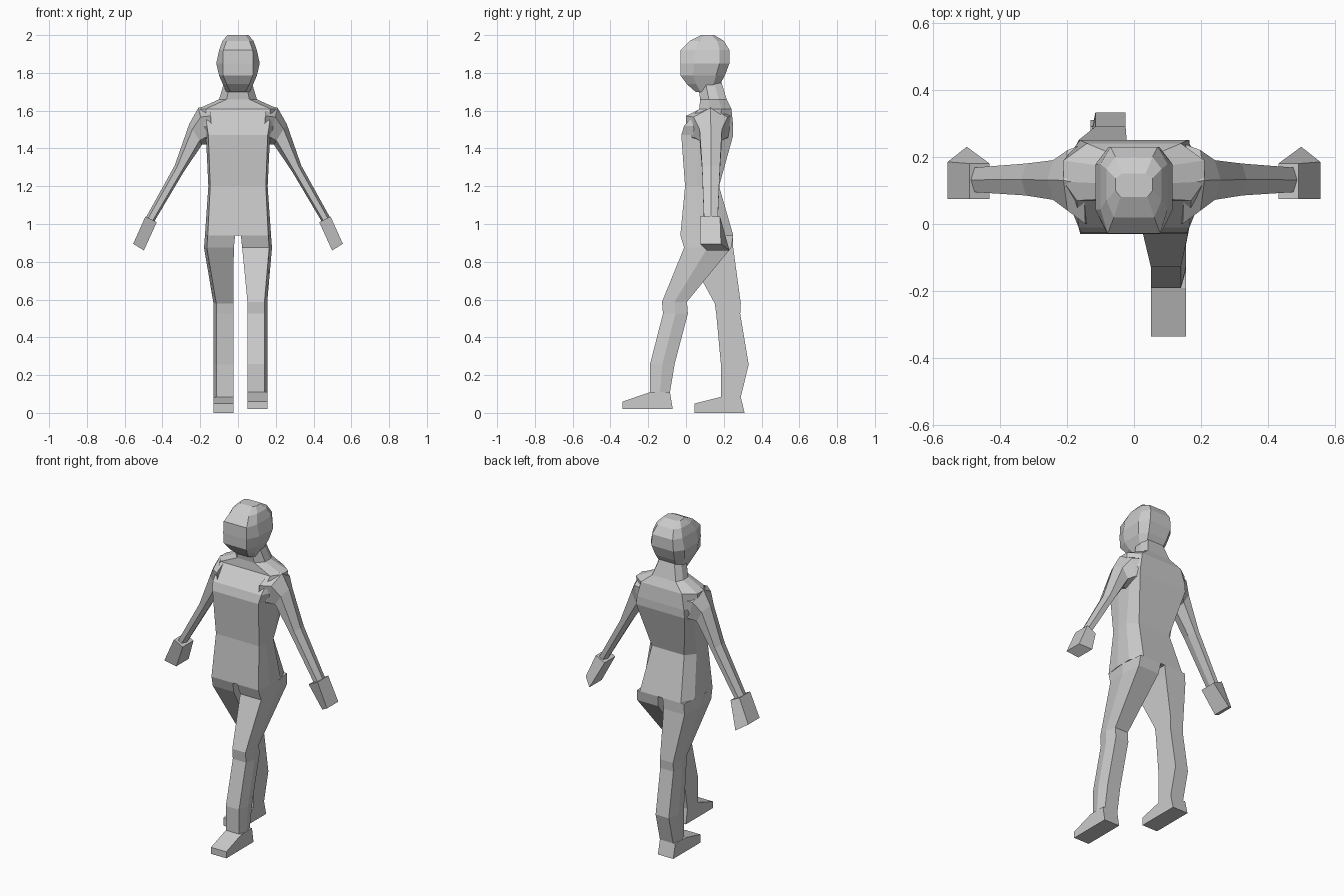
import bpy, bmesh

def finish(name, bm):
    bmesh.ops.recalc_face_normals(bm, faces=bm.faces)
    me = bpy.data.meshes.new(name)
    bm.to_mesh(me)
    bm.free()
    ob = bpy.data.objects.new(name, me)
    bpy.context.collection.objects.link(ob)
    return ob

def loft(name, rings):
    """Skin a list of equal-sized point rings and cap both ends."""
    bm = bmesh.new()
    vs = [[bm.verts.new(p) for p in r] for r in rings]
    n = len(vs[0])
    for a, b in zip(vs, vs[1:]):
        for i in range(n):
            j = (i + 1) % n
            bm.faces.new((a[i], a[j], b[j], b[i]))
    bm.faces.new(vs[0])
    bm.faces.new(vs[-1])
    return finish(name, bm)

def body_ring(z, front, side, back, yf, yb, s1=0.33, s2=0.7):
    """Symmetric eight-sided horizontal section."""
    ya, yc = yf + (yb - yf) * s1, yf + (yb - yf) * s2
    half = [(front, yf), (side, ya), (side, yc), (back, yb)]
    return [(x, y, z) for x, y in half] + [(-x, y, z) for x, y in half[::-1]]

# torso with shoulders and neck
loft("torso", [body_ring(*r) for r in [
    (0.94, 0.160, 0.175, 0.140, -0.03, 0.25),
    (1.20, 0.147, 0.157, 0.110, -0.005, 0.175),
    (1.47, 0.157, 0.170, 0.165, -0.025, 0.25),
    (1.52, 0.165, 0.200, 0.160, -0.01, 0.25),
    (1.61, 0.170, 0.210, 0.140, 0.07, 0.24),
    (1.66, 0.060, 0.100, 0.080, 0.075, 0.215),
    (1.76, 0.040, 0.070, 0.050, 0.06, 0.185)]])

# head
loft("head", [body_ring(*r, 0.28, 0.8) for r in [
    (1.70, 0.040, 0.062, 0.040, 0.05, 0.15),
    (1.74, 0.060, 0.080, 0.055, 0.005, 0.18),
    (1.785, 0.078, 0.100, 0.065, -0.028, 0.205),
    (1.85, 0.080, 0.115, 0.075, -0.03, 0.23),
    (1.92, 0.078, 0.100, 0.070, -0.028, 0.23),
    (1.97, 0.060, 0.082, 0.055, 0.02, 0.20),
    (2.00, 0.040, 0.055, 0.035, 0.08, 0.15)]])

# arms: each section runs from an outer to an inner point, with a depth range
def arm_ring(s, ox, oz, ix, iz, y0, y1):
    ym = (y0 + y1) / 2
    pts = [(0, ym), (0.25, y0), (0.8, y0), (1, ym), (0.8, y1), (0.25, y1)]
    return [(s * (ox + (ix - ox) * t), y, oz + (iz - oz) * t) for t, y in pts]

ARM = [(0.15, 1.63, 0.13, 1.40, 0.0, 0.24),
       (0.21, 1.615, 0.162, 1.42, 0.04, 0.22),
       (0.258, 1.53, 0.190, 1.42, 0.072, 0.19),
       (0.335, 1.31, 0.285, 1.28, 0.085, 0.18),
       (0.487, 1.035, 0.445, 1.01, 0.095, 0.168)]

# hands: tapered blocks twisted back at the inner tip
for s, side in ((1, "right"), (-1, "left")):
    loft(side + "_arm", [arm_ring(s, *r) for r in ARM])
    wrist = [(0.49, 0.075, 1.04), (0.49, 0.18, 1.04), (0.43, 0.18, 1.01), (0.43, 0.075, 1.01)]
    tip = [(0.555, 0.075, 0.895), (0.555, 0.185, 0.895), (0.498, 0.23, 0.86), (0.498, 0.11, 0.86)]
    loft(side + "_hand", [[(s * x, y, z) for x, y, z in r] for r in (wrist, tip)])

# legs: section = height, front y, back y, inner x, outer x
def leg_ring(s, z, yf, yb, inner, outer):
    pts = [(inner, yf), (outer - 0.015, yf), (outer, yf + (yb - yf) * 0.5),
           (outer - 0.015, yb), (inner, yb)]
    return [(s * x, y, z) for x, y in pts]

def leg(name, s, shift, hip, lower, foot):
    a, b = 0.05 - shift, 0.155 - shift
    rings = [leg_ring(s, 0.94, -0.03, 0.25, 0.015, 0.175),
             leg_ring(s, 0.875, *hip, 0.022, 0.18)]
    rings += [leg_ring(s, z, yf, yb, a, b) for z, yf, yb in lower]
    loft(name + "_leg", rings)
    loft(name + "_foot", [[(s * x, y, z) for y, z in foot] for x in (a, b)])

leg("leading", 1, 0, (-0.01, 0.24),
    [(0.588, -0.127, 0.005), (0.525, -0.122, 0.01),
     (0.26, -0.19, -0.06), (0.11, -0.19, -0.085)],
    [(-0.19, 0.11), (-0.335, 0.06), (-0.335, 0.02), (-0.07, 0.02), (-0.085, 0.11)])
leg("trailing", -1, 0.025, (-0.01, 0.25),
    [(0.58, 0.152, 0.29), (0.525, 0.16, 0.287),
     (0.255, 0.185, 0.332), (0.085, 0.185, 0.29)],
    [(0.185, 0.085), (0.045, 0.05), (0.045, 0.0), (0.31, 0.0), (0.29, 0.085)])
